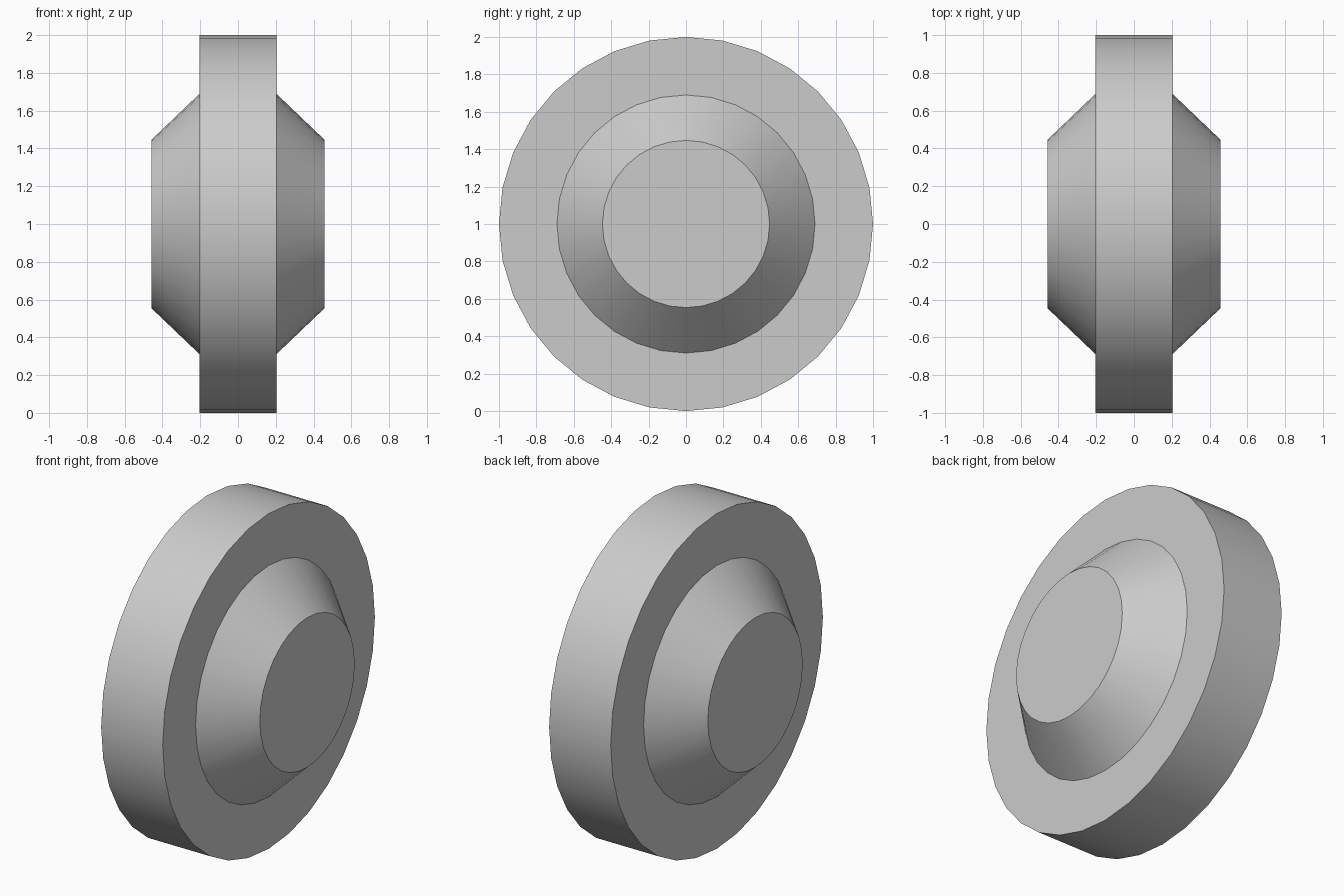
import bpy, bmesh, math

if "Cube" in bpy.data.objects:
    bpy.data.objects.remove(bpy.data.objects["Cube"])

SIDES = 32
# Half profile (x, radius); mirrored across x = 0
half = [(0.203, 1.0), (0.203, 0.69), (0.457, 0.447)]
profile = [(-x, r) for x, r in reversed(half)] + half

bm = bmesh.new()

# Rings of the wheel around the x axis
rings = []
for x, r in profile:
    rings.append([bm.verts.new((x, r * math.sin(a), 1 + r * math.cos(a)))
                  for a in (2 * math.pi * i / SIDES for i in range(SIDES))])

# Rim, flat shoulders and tapered hubs
for a, b in zip(rings, rings[1:]):
    for i in range(SIDES):
        j = (i + 1) % SIDES
        bm.faces.new((a[i], a[j], b[j], b[i]))

# Hub end caps
bm.faces.new(rings[0])
bm.faces.new(rings[-1])
bmesh.ops.recalc_face_normals(bm, faces=bm.faces)

mesh = bpy.data.meshes.new("wheel")
bm.to_mesh(mesh)
bm.free()
wheel = bpy.data.objects.new("wheel", mesh)
bpy.context.collection.objects.link(wheel)

# Smooth round walls, crisp profile corners
bpy.context.view_layer.objects.active = wheel
wheel.select_set(True)
bpy.ops.object.shade_smooth_by_angle(angle=math.radians(30))
